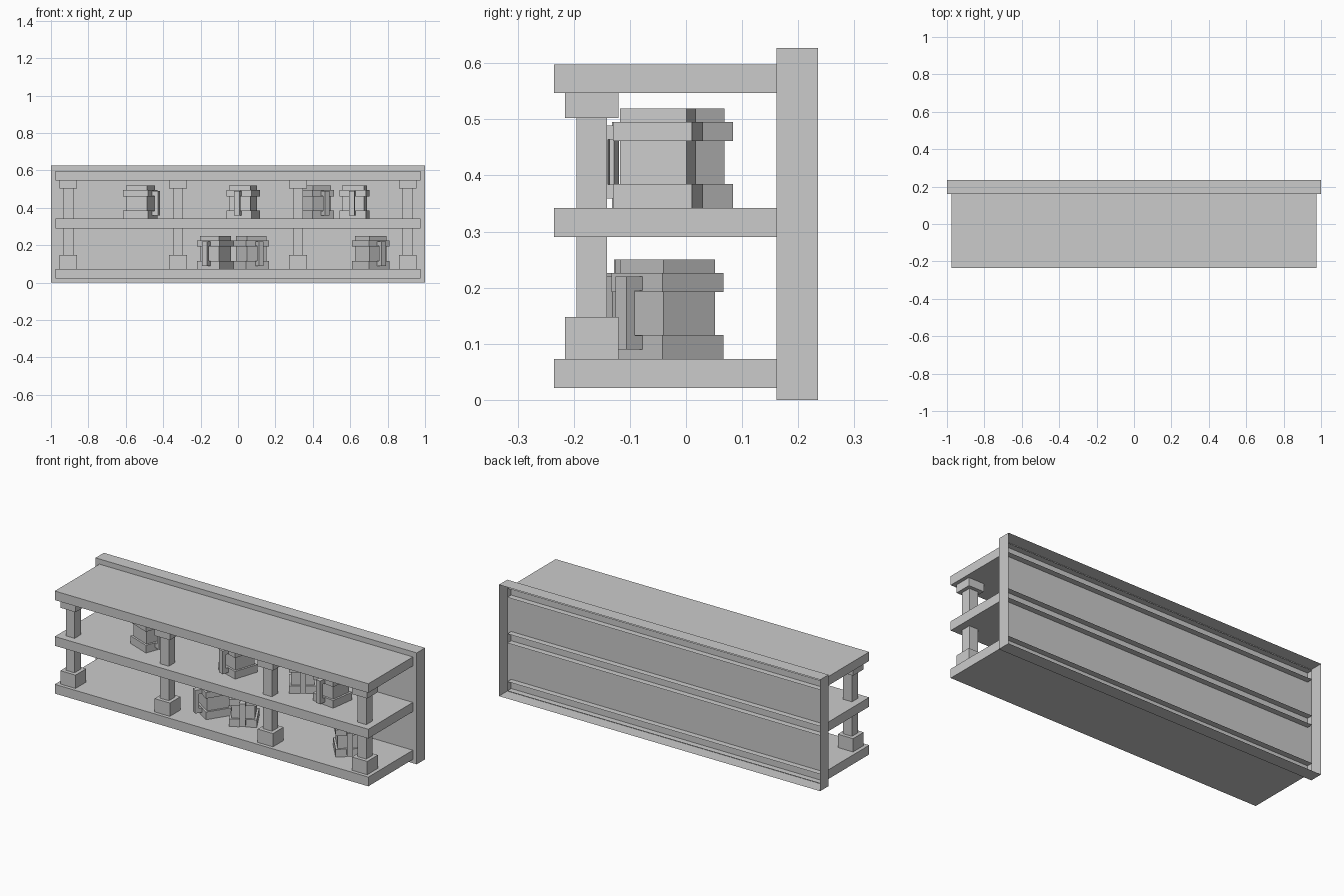
import bpy, bmesh
from math import radians
from mathutils import Matrix, Vector

if "Cube" in bpy.data.objects:
    bpy.data.objects.remove(bpy.data.objects["Cube"])


def add_box(bm, lo, hi, open_back=False):
    lo, hi = Vector(lo), Vector(hi)
    m = Matrix.Translation((lo + hi) / 2) @ Matrix.Diagonal((*(hi - lo), 1))
    verts = bmesh.ops.create_cube(bm, size=1, matrix=m)["verts"]
    if open_back:
        faces = {f for v in verts for f in v.link_faces}
        back = [f for f in faces if f.calc_center_median().y > hi.y - 1e-5]
        bmesh.ops.delete(bm, geom=back, context="FACES_ONLY")


def make(name, boxes, open_back=False):
    bm = bmesh.new()
    for lo, hi in boxes:
        add_box(bm, lo, hi, open_back)
    mesh = bpy.data.meshes.new(name)
    bm.to_mesh(mesh)
    bm.free()
    ob = bpy.data.objects.new(name, mesh)
    bpy.context.collection.objects.link(ob)
    return ob


def block(half, z0, z1, y=0):
    return ((-half, y - half, z0), (half, y + half, z1))


# Back panel: shallow tray, open at the rear
make("back_panel", [((-1, 0.161, 0), (1, 0.235, 0.627))], True)

# Shelves, their open ends poking through the back panel
for name, z0, z1 in (("bottom_shelf", 0.021, 0.073),
                     ("middle_shelf", 0.290, 0.342),
                     ("top_shelf", 0.547, 0.598)):
    make(name, [((-0.976, -0.235, z0), (0.976, 0.195, z1))], True)

# Posts with foot and cap
for i, x in enumerate((-0.908, -0.321, 0.321, 0.908)):
    post = make(f"post_{i + 1}", [block(0.0475, 0.073, 0.148),
                                  block(0.0275, 0.148, 0.502),
                                  block(0.0475, 0.502, 0.547)])
    post.location = (x, -0.168, 0)

# Mugs: square body, two bands, C-shaped handle on the local -y side
mug_boxes = [
    block(0.06, 0, 0.177),
    block(0.071, 0, 0.043),
    block(0.071, 0.119, 0.153),
    ((-0.015, -0.108, 0.017), (0.015, -0.06, 0.042)),
    ((-0.015, -0.108, 0.122), (0.015, -0.06, 0.147)),
    ((-0.015, -0.108, 0.042), (0.015, -0.088, 0.122)),
]
LOW, MID = 0.073, 0.342
mugs = [(-0.522, -0.04, MID, 69), (0.027, -0.04, MID, -18),
        (0.415, -0.015, MID, 35), (0.623, -0.05, MID, -8),
        (-0.12, -0.045, LOW, -33), (0.07, -0.045, LOW, 30),
        (0.71, -0.033, LOW, 40)]
for i, (x, y, z, turn) in enumerate(mugs):
    mug = make(f"mug_{i + 1}", mug_boxes)
    mug.location = (x, y, z)
    mug.rotation_euler.z = radians(turn)
